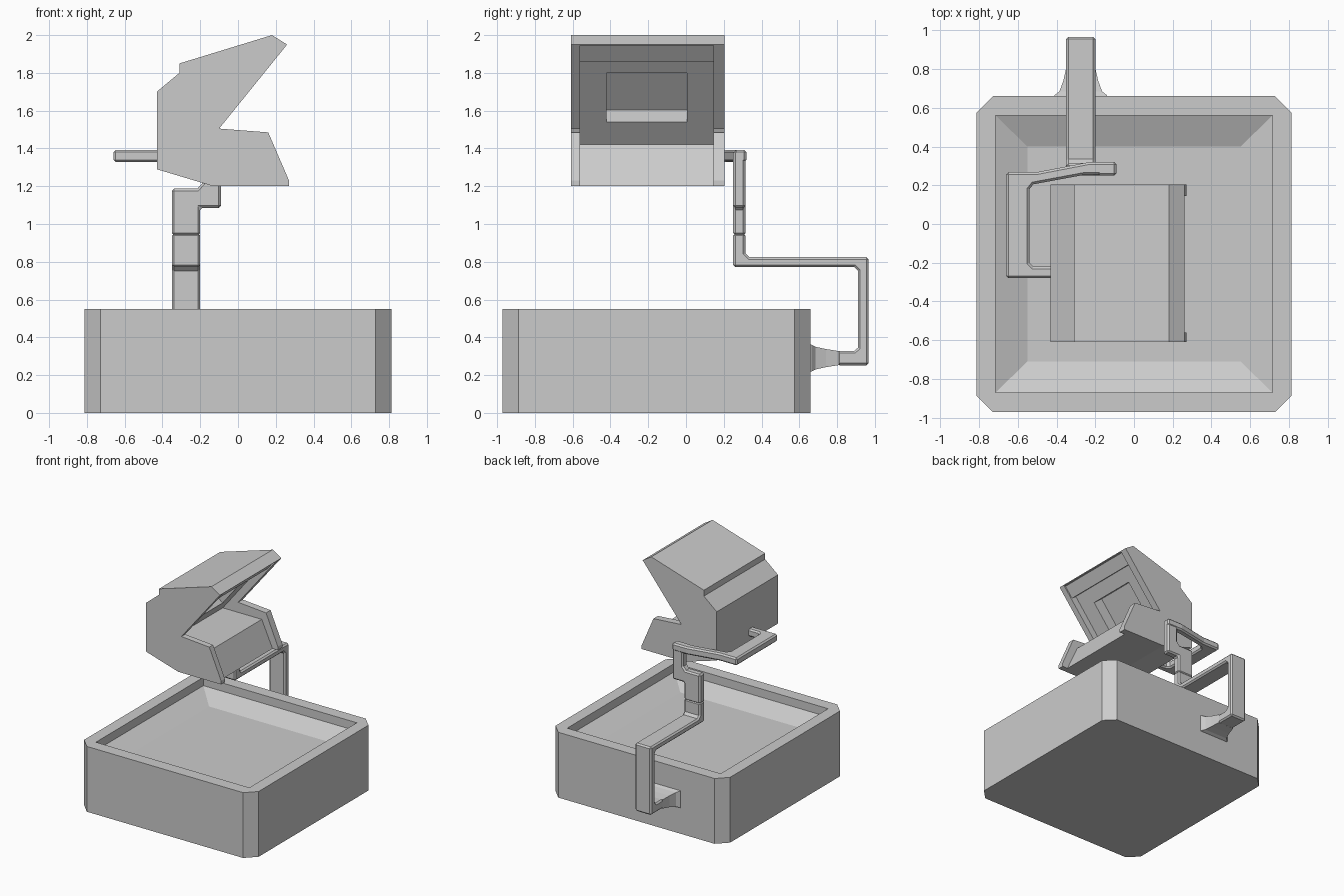
import bpy, bmesh, math
from mathutils import Matrix, Vector

if "Cube" in bpy.data.objects:
    bpy.data.objects.remove(bpy.data.objects["Cube"])


def loft(name, rings):
    """Closed solid through matching rings of 3D points."""
    bm = bmesh.new()
    loops = [[bm.verts.new(p) for p in r] for r in rings]
    n = len(loops[0])
    for a, b in zip(loops, loops[1:]):
        for i in range(n):
            j = (i + 1) % n
            bm.faces.new((a[i], a[j], b[j], b[i]))
    bm.faces.new(loops[0])
    bm.faces.new(loops[-1])
    bmesh.ops.recalc_face_normals(bm, faces=bm.faces)
    me = bpy.data.meshes.new(name)
    bm.to_mesh(me)
    bm.free()
    ob = bpy.data.objects.new(name, me)
    bpy.context.collection.objects.link(ob)
    return ob


def prism(name, axis, pts, lo, hi):
    """Extrude a 2D profile along one axis."""
    place = {'x': lambda a, b, t: (t, a, b),
             'y': lambda a, b, t: (a, t, b),
             'z': lambda a, b, t: (a, b, t)}[axis]
    return loft(name, [[place(a, b, t) for a, b in pts] for t in (lo, hi)])


def apply_mod(ob, mod):
    with bpy.context.temp_override(object=ob, active_object=ob):
        bpy.ops.object.modifier_apply(modifier=mod.name)


def cut(ob, cutter):
    cutter.hide_render = True
    m = ob.modifiers.new("cut", 'BOOLEAN')
    m.operation = 'DIFFERENCE'
    m.solver = 'EXACT'
    m.object = cutter
    apply_mod(ob, m)
    bpy.data.objects.remove(cutter)


def chamfer(ob, width=0.012):
    m = ob.modifiers.new("chamfer", 'BEVEL')
    m.width = width
    m.segments = 1
    m.limit_method = 'ANGLE'
    m.angle_limit = math.radians(50)


def rect(x0, x1, y0, y1, z):
    return [(x0, y0, z), (x1, y0, z), (x1, y1, z), (x0, y1, z)]


# Tray: box with clipped corners and a sloped basin
c = 0.085
x0, x1, y0, y1 = -0.813, 0.813, -0.972, 0.66
tray = prism("tray", 'z', [(x0 + c, y0), (x1 - c, y0), (x1, y0 + c), (x1, y1 - c),
                           (x1 - c, y1), (x0 + c, y1), (x0, y1 - c), (x0, y0 + c)], 0, 0.55)
cut(tray, loft("basin_cutter", [rect(-0.715, 0.715, -0.87, 0.56, 0.65),
                                rect(-0.715, 0.715, -0.87, 0.56, 0.48),
                                rect(-0.55, 0.55, -0.71, 0.40, 0.41)]))

# Console: side profile, cut back between two side cheeks
console = prism("console", 'y', [(-0.43, 1.70), (-0.31, 1.80), (-0.31, 1.85), (0.18, 2.0),
                                 (0.26, 1.95), (-0.10, 1.505), (0.16, 1.485), (0.27, 1.23),
                                 (0.27, 1.20), (-0.13, 1.20), (-0.43, 1.29)], -0.61, 0.205)
cut(console, prism("front_cutter", 'y', [(0.241, 1.945), (0.173, 1.86), (0.134, 1.891),
                                         (-0.243, 1.42), (0.12, 1.42), (0.22, 1.20),
                                         (0.265, 1.10), (0.5, 1.10), (0.5, 1.945)], -0.56, 0.145))

# Screen recess, square to the tilted face
inward = Vector((-0.78, 0.625)) * 0.10
low, high = Vector((-0.147, 1.54)), Vector((0.061, 1.80))
cut(console, prism("screen_cutter", 'y', [low - inward, high - inward,
                                          high + inward, low + inward], -0.42, 0.005))

# Lower arm: bent strap rising behind the tray
lower_arm = prism("lower_arm", 'x', [(0.80, 0.252), (0.967, 0.252), (0.967, 0.825), (0.335, 0.825),
                                     (0.315, 0.845), (0.315, 0.95), (0.25, 0.95), (0.25, 0.772),
                                     (0.89, 0.772), (0.91, 0.752), (0.91, 0.345), (0.89, 0.328),
                                     (0.80, 0.328)], -0.35, -0.20)
chamfer(lower_arm)

# Flared foot joining the arm to the tray
sections = [(0.64, 0.145, 0.21, 0.37), (0.665, 0.135, 0.22, 0.36), (0.685, 0.11, 0.23, 0.35),
            (0.74, 0.09, 0.242, 0.338), (0.81, 0.074, 0.253, 0.327)]
loft("arm_foot", [[(-0.275 - h, y, a), (-0.275 + h, y, a), (-0.275 + h, y, b), (-0.275 - h, y, b)]
                  for y, h, a, b in sections])

# Upright: stepped plate
upright = prism("upright", 'y', [(-0.35, 0.94), (-0.20, 0.94), (-0.20, 1.085), (-0.09, 1.085),
                                 (-0.09, 1.39), (-0.19, 1.39), (-0.19, 1.215), (-0.215, 1.187),
                                 (-0.35, 1.187)], 0.25, 0.315)
chamfer(upright)

# Upper arm: flat hook reaching round to the back of the console
upper_arm = prism("upper_arm", 'z', [(-0.09, 0.255), (-0.25, 0.255), (-0.52, 0.205), (-0.54, 0.18),
                                     (-0.54, -0.20), (-0.52, -0.22), (-0.40, -0.22), (-0.40, -0.28),
                                     (-0.66, -0.28), (-0.66, 0.268), (-0.50, 0.268), (-0.23, 0.32),
                                     (-0.09, 0.32)], 1.328, 1.392)
chamfer(upper_arm)
